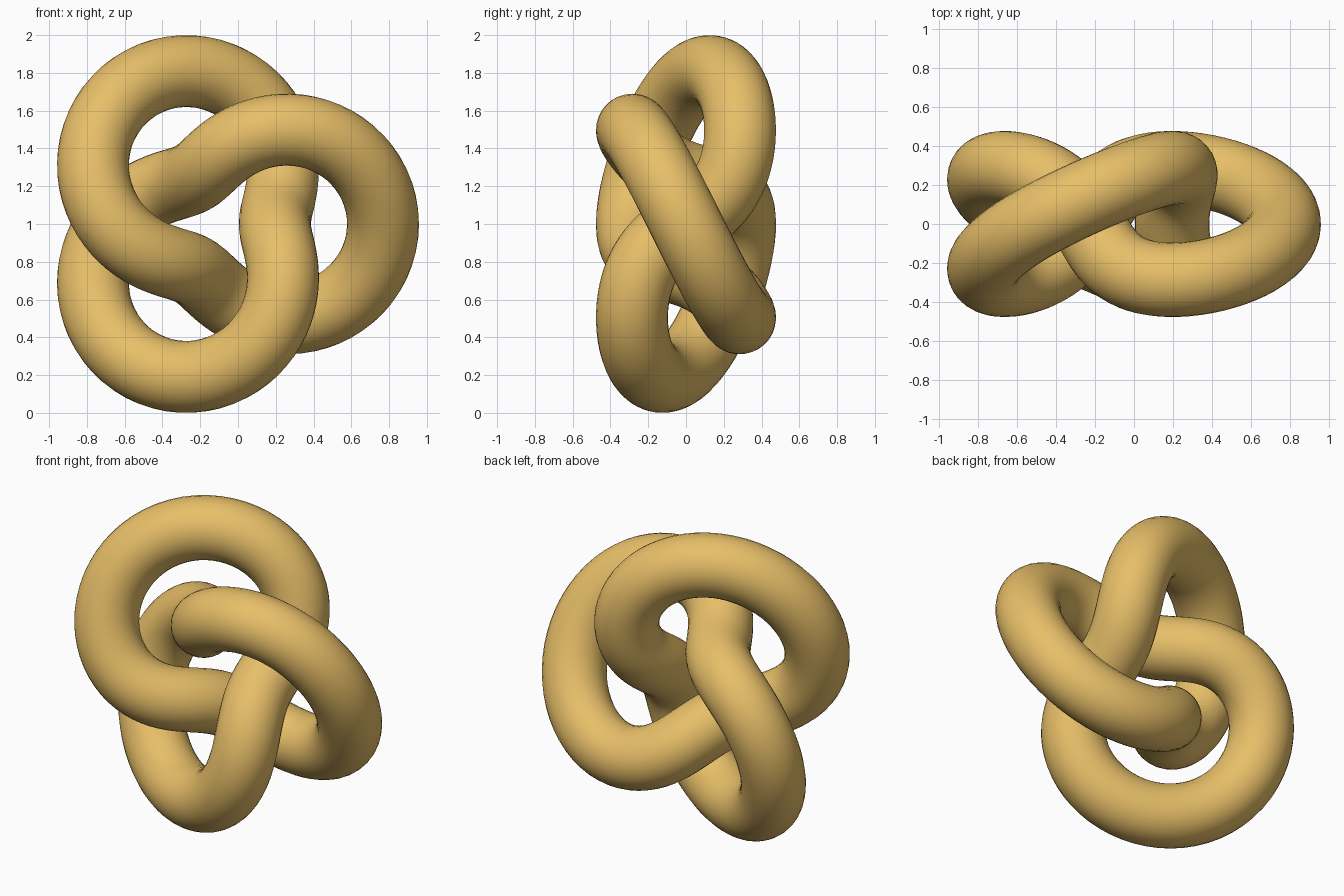
import bpy
from math import sin, cos, pi

if "Cube" in bpy.data.objects:
    bpy.data.objects.remove(bpy.data.objects["Cube"])

A = 0.2862        # scale of the knot path
TUBE = 0.1905     # tube radius
SHIFT = -0.091    # centres the bounding box on x
N = 200

# closed trefoil path winding around the y axis
curve = bpy.data.curves.new("knot_path", "CURVE")
curve.dimensions = "3D"
curve.bevel_depth = TUBE
curve.bevel_resolution = 14
curve.twist_mode = "MINIMUM"
spline = curve.splines.new("POLY")
spline.points.add(N - 1)
for i, p in enumerate(spline.points):
    t = 2 * pi * i / N
    r = A * (2 + cos(3 * t))
    p.co = (SHIFT + r * cos(2 * t), -A * sin(3 * t), 1 + r * sin(2 * t), 1)
spline.use_cyclic_u = True
spline.use_smooth = True

# round tube swept along the path
knot = bpy.data.objects.new("knot_tube", curve)
bpy.context.collection.objects.link(knot)
bpy.context.view_layer.objects.active = knot
knot.select_set(True)
bpy.ops.object.convert(target="MESH")
knot = bpy.context.object
knot.name = "knot_tube"
bpy.ops.object.shade_smooth()

# warm yellow finish
mat = bpy.data.materials.new("warm_yellow")
mat.diffuse_color = (0.80, 0.52, 0.14, 1)
mat.use_nodes = True
mat.node_tree.nodes["Principled BSDF"].inputs["Base Color"].default_value = mat.diffuse_color
knot.data.materials.clear()
knot.data.materials.append(mat)
